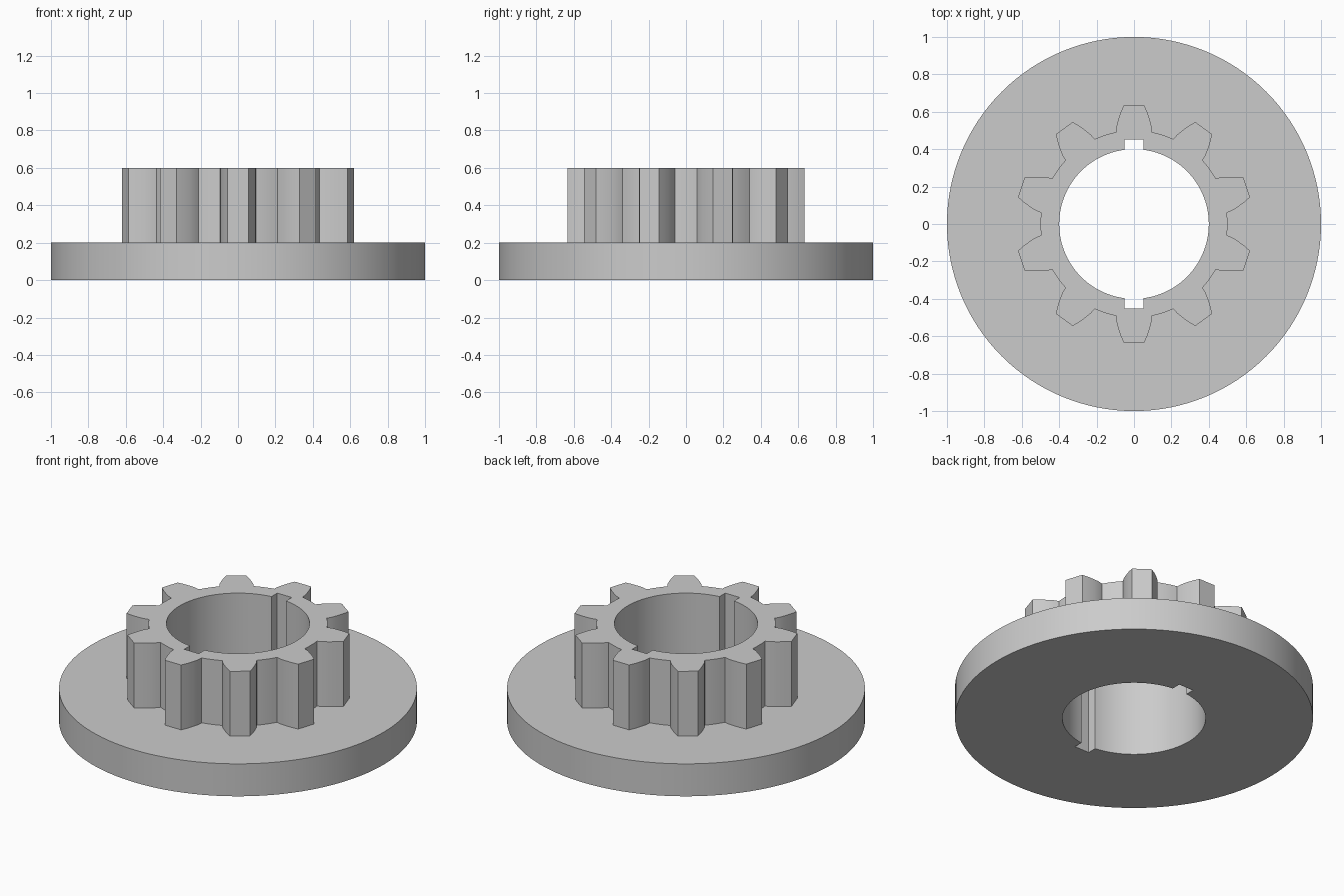
import bpy, bmesh
from math import sin, cos, asin, radians, pi

cube = bpy.data.objects.get("Cube")
if cube:
    bpy.data.objects.remove(cube)

TEETH = 10
DECK, TOP = 0.2, 0.6
BORE_R, KEY_HALF, KEY_DEPTH = 0.4, 0.05, 0.453

steel = bpy.data.materials.new("grey steel")
steel.use_nodes = True
color = (0.6, 0.6, 0.6, 1)
steel.diffuse_color = color
steel.node_tree.nodes["Principled BSDF"].inputs["Base Color"].default_value = color


def polar(r, a):
    return (r * cos(a), r * sin(a))


def disc_profile(n=128):
    return [polar(1, 2 * pi * i / n) for i in range(n)]


def gear_profile():
    # Half tooth as (radius, half angle in degrees), from root to tip
    flank = [(0.5, 11.1), (0.53, 10.2), (0.56, 8.8), (0.6, 6.9), (0.636, 5)]
    tooth = [(r, -a) for r, a in flank] + [(r, a) for r, a in reversed(flank)]
    tooth += [(0.5, a) for a in (14.5, 18, 21.5)]  # root arc to next tooth
    return [polar(r, radians(a + 90) + 2 * pi * k / TEETH)
            for k in range(TEETH) for r, a in tooth]


def bore_profile(n=48):
    # Round bore with two opposite square keyways
    gap = asin(KEY_HALF / BORE_R)
    pts = []
    for s in (1, -1):
        pts += [(s * KEY_HALF, s * KEY_DEPTH), (-s * KEY_HALF, s * KEY_DEPTH)]
        start = pi / 2 * s + gap
        pts += [polar(BORE_R, start + (pi - 2 * gap) * i / n) for i in range(n + 1)]
    return pts


bm = bmesh.new()


def ring(profile, z):
    verts = [bm.verts.new((x, y, z)) for x, y in profile]
    return [bm.edges.new((a, b)) for a, b in zip(verts, verts[1:] + verts[:1])]


def wall(lower, upper):
    for a, b in zip(lower, upper):
        bm.faces.new((a.verts[0], a.verts[1], b.verts[1], b.verts[0]))


def cap(outer, inner, up):
    bmesh.ops.triangle_fill(bm, edges=outer + inner, use_beauty=True,
                            normal=(0, 0, up))


disc, gear, bore = disc_profile(), gear_profile(), bore_profile()
disc_low, disc_high = ring(disc, 0), ring(disc, DECK)
gear_low, gear_high = ring(gear, DECK), ring(gear, TOP)
bore_low, bore_high = ring(bore, 0), ring(bore, TOP)

# Flat faces: underside, flange deck, gear top
cap(disc_low, bore_low, -1)
cap(disc_high, gear_low, 1)
cap(gear_high, bore_high, 1)

# Upright faces: rim, teeth, keyed bore
wall(disc_low, disc_high)
wall(gear_low, gear_high)
wall(bore_low, bore_high)
bmesh.ops.recalc_face_normals(bm, faces=bm.faces[:])

mesh = bpy.data.meshes.new("flanged_gear")
bm.to_mesh(mesh)
bm.free()
mesh.materials.append(steel)
part = bpy.data.objects.new("flanged_gear", mesh)
bpy.context.collection.objects.link(part)

# Smooth the round walls, keep the corners sharp
for o in bpy.context.selected_objects:
    o.select_set(False)
part.select_set(True)
bpy.context.view_layer.objects.active = part
bpy.ops.object.shade_smooth_by_angle(angle=radians(25))
